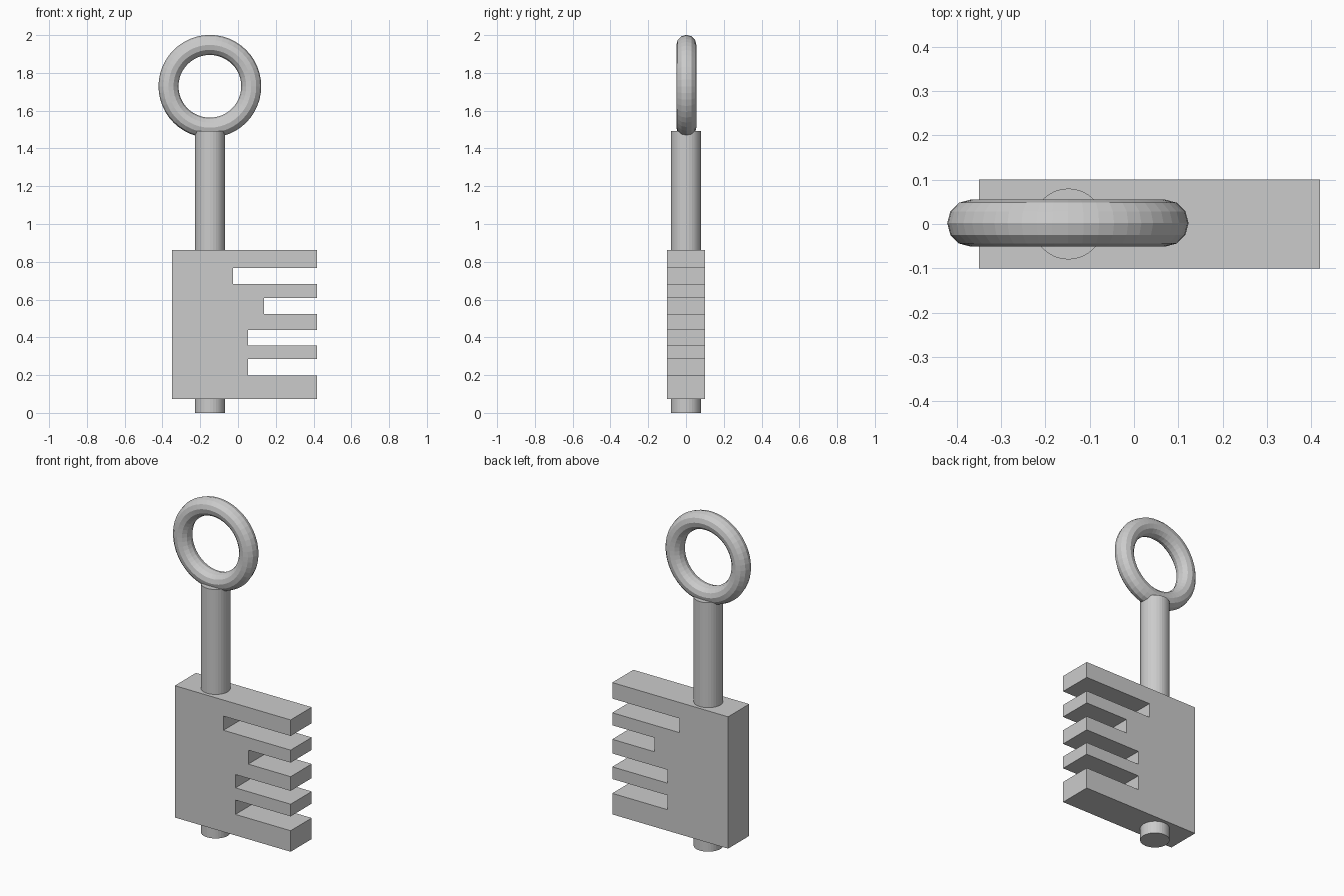
import bpy, bmesh, math

if "Cube" in bpy.data.objects:
    bpy.data.objects.remove(bpy.data.objects["Cube"])

grey = bpy.data.materials.new("plain grey")
grey.diffuse_color = (0.6, 0.6, 0.6, 1)
grey.use_nodes = True
grey.node_tree.nodes["Principled BSDF"].inputs["Base Color"].default_value = grey.diffuse_color

# Ring handle
bpy.ops.mesh.primitive_torus_add(major_segments=48, minor_segments=12,
                                 major_radius=0.219, minor_radius=0.053,
                                 location=(-0.149, 0.002, 1.729),
                                 rotation=(math.pi / 2, 0, 0))
ring = bpy.context.object
ring.name = "ring_handle"
ring.data.materials.append(grey)

# Round shaft, running through the bit to the floor
bpy.ops.mesh.primitive_cylinder_add(vertices=32, radius=0.08, depth=1.492,
                                    location=(-0.148, 0, 0.746))
shaft = bpy.context.object
shaft.name = "shaft"
shaft.data.materials.append(grey)

# Toothed bit: comb outline extruded through y
X0, X1, Z0, Z1, HALF = -0.349, 0.419, 0.073, 0.863, 0.1
slots = [(0.199, 0.285, 0.053), (0.358, 0.438, 0.053),
         (0.523, 0.607, 0.138), (0.682, 0.767, -0.026)]  # bottom, top, depth x
outline = [(X0, Z0), (X1, Z0)]
for lo, hi, x in slots:
    outline += [(X1, lo), (x, lo), (x, hi), (X1, hi)]
outline += [(X1, Z1), (X0, Z1)]

bm = bmesh.new()
face = bm.faces.new([bm.verts.new((x, -HALF, z)) for x, z in outline])
res = bmesh.ops.extrude_face_region(bm, geom=[face])
for v in res["geom"]:
    if isinstance(v, bmesh.types.BMVert):
        v.co.y = HALF
bmesh.ops.recalc_face_normals(bm, faces=bm.faces)
mesh = bpy.data.meshes.new("toothed_bit")
bm.to_mesh(mesh)
bm.free()
mesh.materials.append(grey)
bpy.context.collection.objects.link(bpy.data.objects.new("toothed_bit", mesh))
